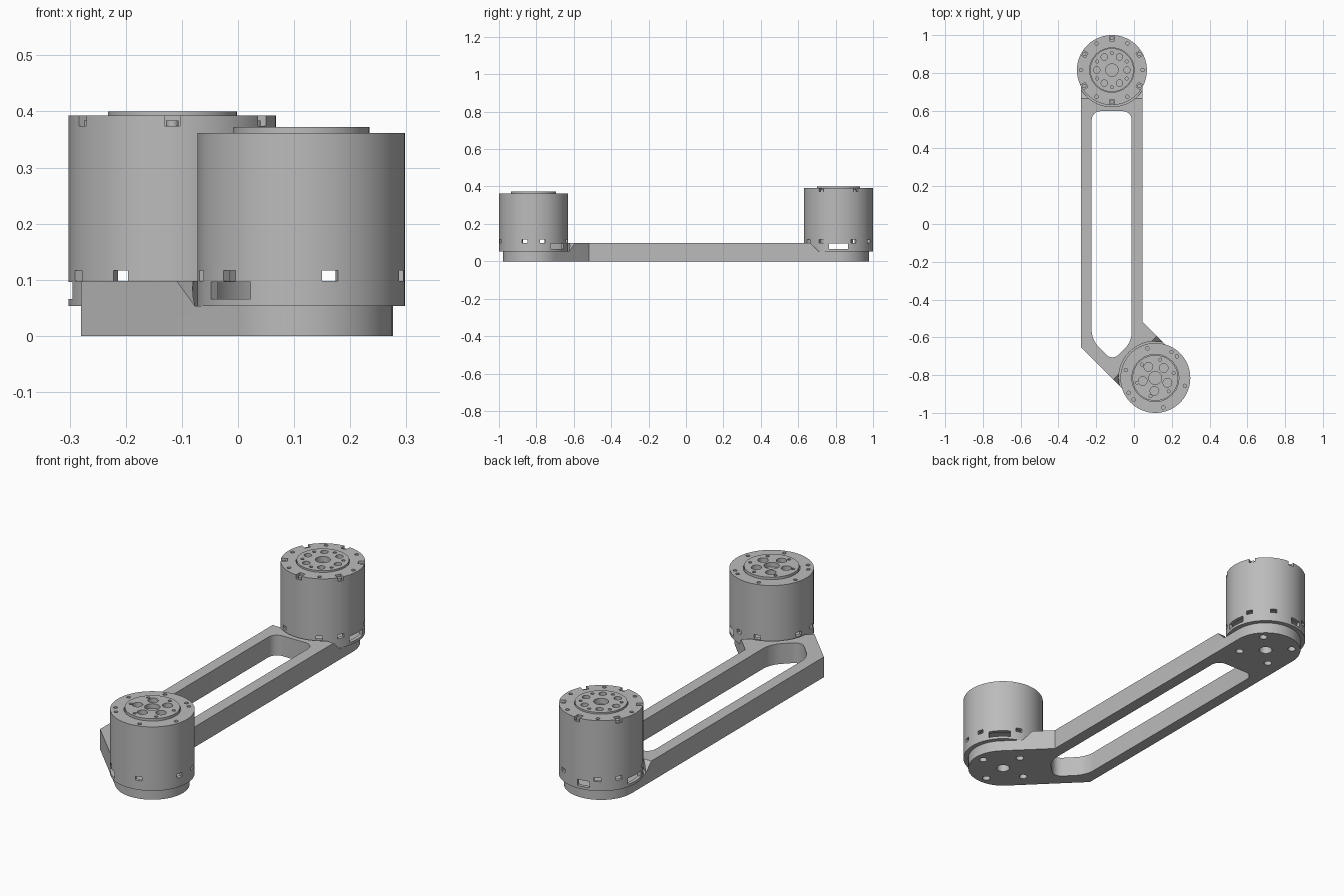
import bpy, bmesh
from math import sin, cos, radians, pi
from mathutils import Matrix, Vector

if "Cube" in bpy.data.objects:
    bpy.data.objects.remove(bpy.data.objects["Cube"])

grey = bpy.data.materials.new("plain grey")
grey.use_nodes = True
grey.diffuse_color = (0.5, 0.5, 0.5, 1)
grey.node_tree.nodes["Principled BSDF"].inputs["Base Color"].default_value = (0.5, 0.5, 0.5, 1)

MOTOR_R, END_R = 0.185, 0.163
REAR, FRONT = Vector((-0.117, 0.815)), Vector((0.113, -0.815))


def polar(centre, r, deg):
    return centre + Vector((cos(radians(deg)), sin(radians(deg)))) * r


def ring(centre, r, angles):
    return [polar(centre, r, a) for a in angles]


def steps(start, count):
    return [start + i * 360 / count for i in range(count)]


def add_cyl(bm, centre, r, z0, z1, sides=64):
    m = Matrix.Translation((centre.x, centre.y, (z0 + z1) / 2))
    bmesh.ops.create_cone(bm, cap_ends=True, segments=sides, radius1=r, radius2=r,
                          depth=z1 - z0, matrix=m)


def add_block(bm, centre, deg, r0, r1, width, z0, z1):
    """Box reaching outward from r0 to r1 in the given direction."""
    mid = polar(centre, (r0 + r1) / 2, deg)
    m = (Matrix.Translation((mid.x, mid.y, (z0 + z1) / 2)) @ Matrix.Rotation(radians(deg), 4, 'Z')
         @ Matrix.Diagonal((r1 - r0, width, z1 - z0, 1)))
    bmesh.ops.create_cube(bm, size=1, matrix=m)


def add_prism(bm, points, push):
    """Extrude a flat outline of 3D points along a vector."""
    face = bm.faces.new([bm.verts.new(p) for p in points])
    new = bmesh.ops.extrude_face_region(bm, geom=[face])["geom"]
    bmesh.ops.translate(bm, vec=push, verts=[v for v in new if isinstance(v, bmesh.types.BMVert)])
    bmesh.ops.recalc_face_normals(bm, faces=bm.faces)


def make(name, bm):
    mesh = bpy.data.meshes.new(name)
    bm.to_mesh(mesh)
    bm.free()
    mesh.materials.append(grey)
    ob = bpy.data.objects.new(name, mesh)
    bpy.context.collection.objects.link(ob)
    return ob


def cylinder(name, *args, **kw):
    bm = bmesh.new()
    add_cyl(bm, *args, **kw)
    return make(name, bm)


def cut(ob, bm):
    """Subtract the shapes in bm, then discard them."""
    tool = make("cutter", bm)
    tool.hide_render = True
    mod = ob.modifiers.new("cut", 'BOOLEAN')
    mod.operation, mod.solver, mod.object = 'DIFFERENCE', 'EXACT', tool
    dg = bpy.context.evaluated_depsgraph_get()
    mesh = bpy.data.meshes.new_from_object(ob.evaluated_get(dg))
    ob.modifiers.clear()
    ob.data = mesh
    bpy.data.objects.remove(tool)


def drill(ob, holes, z0, z1):
    """holes: list of (centres, radius)."""
    bm = bmesh.new()
    for centres, r in holes:
        for c in centres:
            add_cyl(bm, c, r, z0, z1, 24 if r > 0.012 else 12)
    cut(ob, bm)


# Link: rounded at both ends, cranked by 45 degrees at the front
outline = ([polar(REAR, END_R, i * 7.5) for i in range(25)]
           + [Vector((-0.28, -0.653))]
           + [polar(FRONT, END_R, 225 + i * 7.5) for i in range(25)]
           + [Vector((0.046, -0.518))])
bm = bmesh.new()
add_prism(bm, [(p.x, p.y, 0) for p in outline], Vector((0, 0, 0.098)))
link = make("link_arm", bm)

# Long slot with rounded corners
slot = [(-0.224, 0.597), (-0.224, -0.612), (-0.115, -0.725), (-0.012, -0.622), (-0.012, 0.597)]
bm = bmesh.new()
add_prism(bm, [(x, y, -0.1) for x, y in slot], Vector((0, 0, 0.3)))
upright = [e for e in bm.edges if abs(e.verts[0].co.z - e.verts[1].co.z) > 0.1]
bmesh.ops.bevel(bm, geom=upright, offset=0.045, offset_type='OFFSET', segments=6,
                profile=0.5, affect='EDGES')
cut(link, bm)

# Motor seats: round pocket, sloped shoulder and bolt holes
for centre, toward in ((REAR, -90), (FRONT, 135)):
    bm = bmesh.new()
    add_cyl(bm, centre, 0.194, 0.053, 0.2)
    cut(link, bm)
    along, side = polar(Vector((0, 0)), 1, toward), polar(Vector((0, 0)), 0.3, toward + 90)
    shoulder = [(-0.3, 0.053), (0.105, 0.053), (0.177, 0.123), (-0.3, 0.123)]
    bm = bmesh.new()
    pts = [centre + along * u - side for u, z in shoulder]
    add_prism(bm, [(p.x, p.y, s[1]) for p, s in zip(pts, shoulder)], Vector((side.x, side.y, 0)) * 2)
    cut(link, bm)
    drill(link, [([centre], 0.03), (ring(centre, 0.122, steps(toward + 45, 4)), 0.018)], -0.1, 0.2)


def motor_base(name, centre, windows, vents):
    """Hollow housing with large cable windows and small vents."""
    base = cylinder(name, centre, MOTOR_R, 0.053, 0.127, sides=96)
    bm = bmesh.new()
    add_cyl(bm, centre, 0.168, 0.061, 0.121)
    cut(base, bm)
    bm = bmesh.new()
    for deg, width in windows:
        add_block(bm, centre, deg, 0.12, 0.25, width, 0.066, 0.096)
    cut(base, bm)
    bm = bmesh.new()
    for deg in vents:
        add_block(bm, centre, deg, 0.14, 0.25, 0.03, 0.098, 0.117)
    cut(base, bm)


# Rear motor: can, notched cap and drilled output hub
motor_base("rear_motor_base", REAR, [(0, 0.1), (180, 0.1), (100, 0.06)],
           [-120, -60, -30, 26, 62, 120, 150, 205])
cylinder("rear_motor_can", REAR, MOTOR_R, 0.127, 0.362, sides=96)
cap = cylinder("rear_motor_cap", REAR, MOTOR_R, 0.362, 0.393, sides=96)
drill(cap, [([REAR], 0.118)], 0.3, 0.5)
drill(cap, [(ring(REAR, 0.163, steps(0, 6)), 0.009)], 0.375, 0.5)
bm = bmesh.new()
for a in steps(30, 6):
    add_block(bm, REAR, a, 0.155, 0.25, 0.028, 0.374, 0.45)
cut(cap, bm)
bm = bmesh.new()
for p in ring(REAR, 0.169, steps(30, 6)):
    add_cyl(bm, p, 0.011, 0.37, 0.384, 16)
make("rear_cap_screws", bm)
hub = cylinder("rear_output_hub", REAR, 0.115, 0.362, 0.4)
drill(hub, [([REAR], 0.033), (ring(REAR, 0.08, steps(0, 6)), 0.017),
            (ring(REAR, 0.09, steps(30, 6)), 0.008)], 0.372, 0.5)

# Front motor: can with a recessed top and output hub
motor_base("front_motor_base", FRONT, [(45, 0.1), (225, 0.1)],
           [-134, -74, -15, 15, 74, 105, 165, 195])
can = cylinder("front_motor_can", FRONT, MOTOR_R, 0.127, 0.362, sides=96)
drill(can, [([FRONT], 0.125)], 0.34, 0.5)
drill(can, [(ring(FRONT, 0.162, steps(45, 6) + [58, 209]), 0.009)], 0.345, 0.5)
hub = cylinder("front_output_hub", FRONT, 0.121, 0.34, 0.372)
drill(hub, [([FRONT], 0.034), (ring(FRONT, 0.069, steps(50, 5)), 0.023),
            (ring(FRONT, 0.1, steps(15, 6)), 0.008)], 0.35, 0.5)

# Smooth round walls, keep sharp edges
bpy.ops.object.select_all(action='DESELECT')
for ob in bpy.context.collection.objects:
    if ob.type == 'MESH':
        ob.select_set(True)
        bpy.context.view_layer.objects.active = ob
bpy.ops.object.shade_smooth_by_angle(angle=radians(30))
